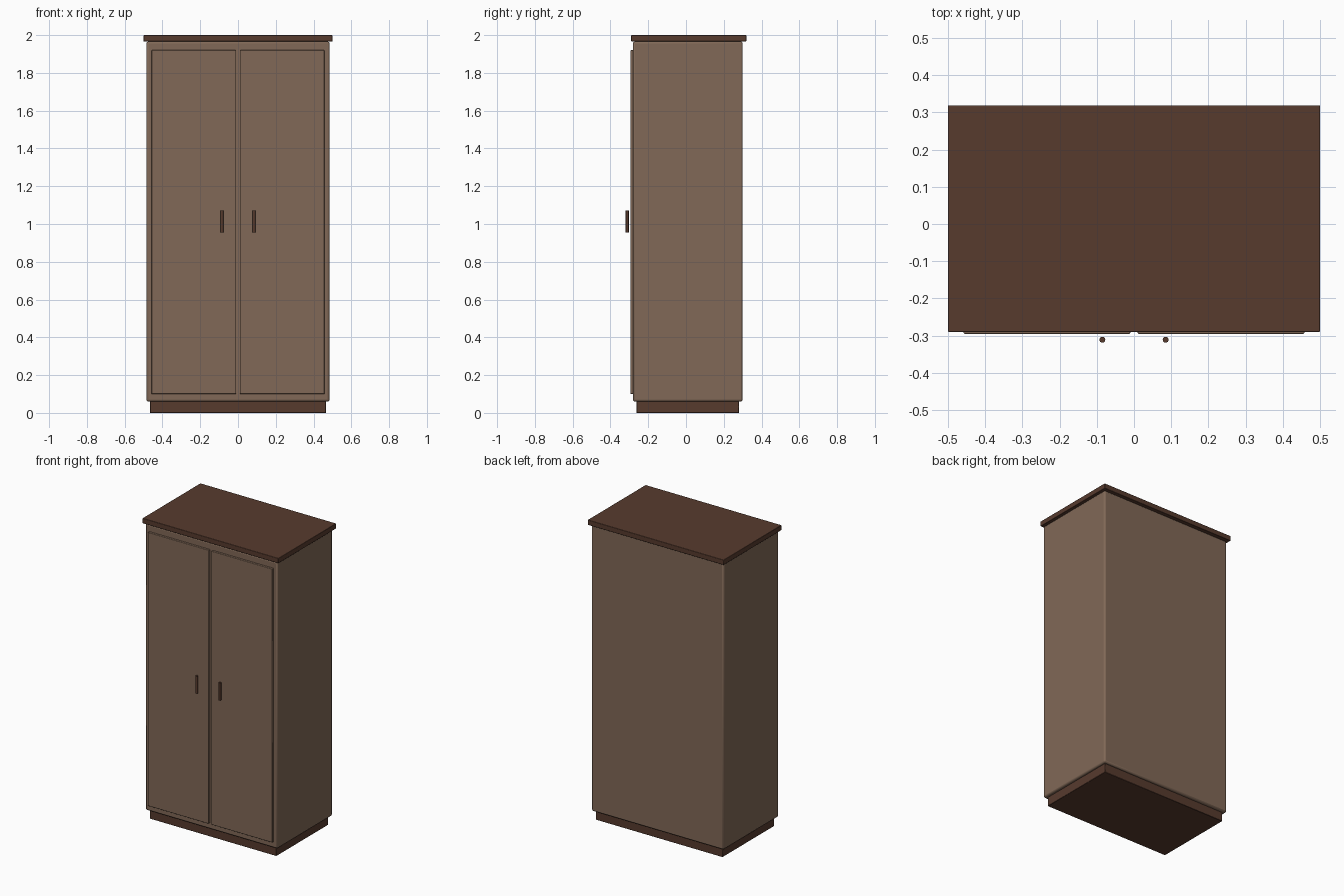
import bpy
import math

if "Cube" in bpy.data.objects:
    bpy.data.objects.remove(bpy.data.objects["Cube"])


def material(name, color):
    m = bpy.data.materials.new(name)
    m.diffuse_color = (*color, 1.0)
    m.use_nodes = True
    m.node_tree.nodes["Principled BSDF"].inputs["Base Color"].default_value = m.diffuse_color
    return m


light_wood = material("light_wood", (0.22, 0.14, 0.095))
dark_wood = material("dark_wood", (0.095, 0.043, 0.027))


def finish(obj, name, mat, bevel=0.0, segments=2):
    obj.name = name
    obj.data.materials.append(mat)
    if bevel:
        mod = obj.modifiers.new("bevel", 'BEVEL')
        mod.width = bevel
        mod.segments = segments
    bpy.ops.object.shade_smooth_by_angle(angle=math.radians(35))


def box(name, xs, ys, zs, mat, bevel=0.0, segments=2):
    bpy.ops.mesh.primitive_cube_add(
        size=1, location=[(a + b) / 2 for a, b in (xs, ys, zs)])
    obj = bpy.context.object
    obj.scale = [b - a for a, b in (xs, ys, zs)]
    bpy.ops.object.transform_apply(location=False, rotation=False, scale=True)
    finish(obj, name, mat, bevel, segments)


# Plinth, cabinet body and overhanging top
box("plinth", (-0.466, 0.466), (-0.262, 0.281), (0, 0.065), dark_wood, 0.002, 1)
box("cabinet_body", (-0.485, 0.485), (-0.281, 0.3), (0.06, 1.966), light_wood, 0.01)
box("top_board", (-0.5, 0.5), (-0.29, 0.319), (1.966, 2.0), dark_wood, 0.003)

# Pair of doors with upright bar handles
for side, s in (("left", -1), ("right", 1)):
    xs = sorted((s * 0.01, s * 0.458))
    box(side + "_door", xs, (-0.295, -0.271), (0.1, 1.92), light_wood, 0.003)
    bpy.ops.mesh.primitive_cylinder_add(
        vertices=16, radius=0.008, depth=0.116, location=(s * 0.085, -0.311, 1.013))
    finish(bpy.context.object, side + "_handle", dark_wood)
